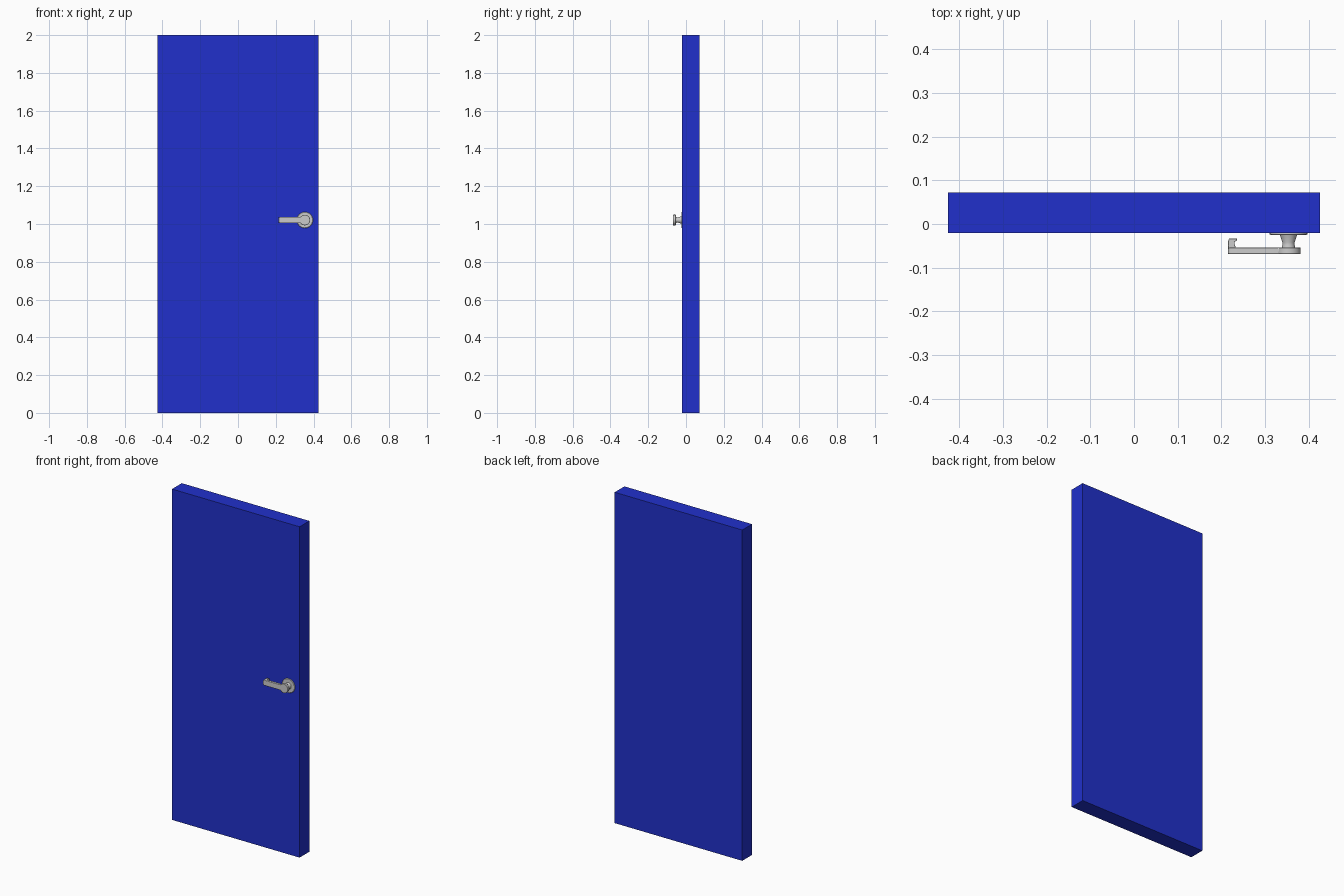
import bpy, bmesh, math
from mathutils import Vector

if "Cube" in bpy.data.objects:
    bpy.data.objects.remove(bpy.data.objects["Cube"])

HX, HZ = 0.354, 1.021   # handle axis


def finish(name, bm, smooth=True, bevel=0):
    bmesh.ops.recalc_face_normals(bm, faces=bm.faces)
    me = bpy.data.meshes.new(name)
    bm.to_mesh(me)
    bm.free()
    ob = bpy.data.objects.new(name, me)
    bpy.context.collection.objects.link(ob)
    if bevel:
        m = ob.modifiers.new("bevel", 'BEVEL')
        m.width, m.segments, m.limit_method = bevel, 2, 'ANGLE'
    if smooth:
        bpy.ops.object.select_all(action='DESELECT')
        ob.select_set(True)
        bpy.context.view_layer.objects.active = ob
        bpy.ops.object.shade_smooth_by_angle(angle=math.radians(35))
    return ob


def lathe(name, profile, n=32):
    """Closed turned part about the handle axis; profile is (radius, y)."""
    bm = bmesh.new()
    rings = [[bm.verts.new((HX + r * math.cos(2 * math.pi * i / n), y,
                            HZ + r * math.sin(2 * math.pi * i / n)))
              for i in range(n)] for r, y in profile]
    for a, b in zip(rings, rings[1:]):
        for i in range(n):
            j = (i + 1) % n
            bm.faces.new((a[i], a[j], b[j], b[i]))
    bm.faces.new(rings[0])
    bm.faces.new(rings[-1])
    return finish(name, bm)


def extrude_outline(name, pts, direction, bevel):
    bm = bmesh.new()
    face = bm.faces.new([bm.verts.new(p) for p in pts])
    ext = bmesh.ops.extrude_face_region(bm, geom=[face], use_keep_orig=True)
    verts = [g for g in ext['geom'] if isinstance(g, bmesh.types.BMVert)]
    bmesh.ops.translate(bm, verts=verts, vec=Vector(direction))
    return finish(name, bm, bevel=bevel)


# Door leaf
bm = bmesh.new()
bmesh.ops.create_cube(bm, size=1)
bmesh.ops.scale(bm, verts=bm.verts, vec=(0.853, 0.093, 2))
bmesh.ops.translate(bm, verts=bm.verts, vec=(0, 0.0255, 1))
door = finish("door_leaf", bm, smooth=False)
blue = bpy.data.materials.new("blue_paint")
blue.diffuse_color = (0.015, 0.03, 0.6, 1)
blue.use_nodes = True
blue.node_tree.nodes["Principled BSDF"].inputs["Base Color"].default_value = blue.diffuse_color
door.data.materials.append(blue)

# Rosette plate and tapered neck
lathe("rosette", [(0.043, -0.0205), (0.043, -0.0235), (0.041, -0.025)])
lathe("neck", [(0.020, -0.024), (0.014, -0.042), (0.014, -0.048), (0.0155, -0.055)])

# Lever: round hub with a bar to the left, rounded at the tip
R, W, TIP = 0.028, 0.0165, 0.215
a0 = math.pi - math.asin(W / R)
outline = [(HX + R * math.cos(a), HZ + R * math.sin(a))
           for a in (-a0 + 2 * a0 * i / 28 for i in range(29))]
c = 0.009
for i in range(7):
    a = math.pi / 2 + math.pi / 2 * i / 6
    outline.append((TIP + c + c * math.cos(a), HZ + W - c + c * math.sin(a)))
for i in range(7):
    a = math.pi + math.pi / 2 * i / 6
    outline.append((TIP + c + c * math.cos(a), HZ - W + c + c * math.sin(a)))
extrude_outline("lever", [(x, -0.069, z) for x, z in outline], (0, 0.0155, 0), 0.002)

# Return at the lever tip, hooked back towards the door
hook = [(0.216, -0.056), (0.234, -0.056), (0.231, -0.048), (0.230, -0.041),
        (0.236, -0.038), (0.236, -0.033), (0.218, -0.033), (0.215, -0.040)]
extrude_outline("lever_return", [(x, y, HZ - 0.014) for x, y in hook],
                (0, 0, 0.028), 0.0015)
